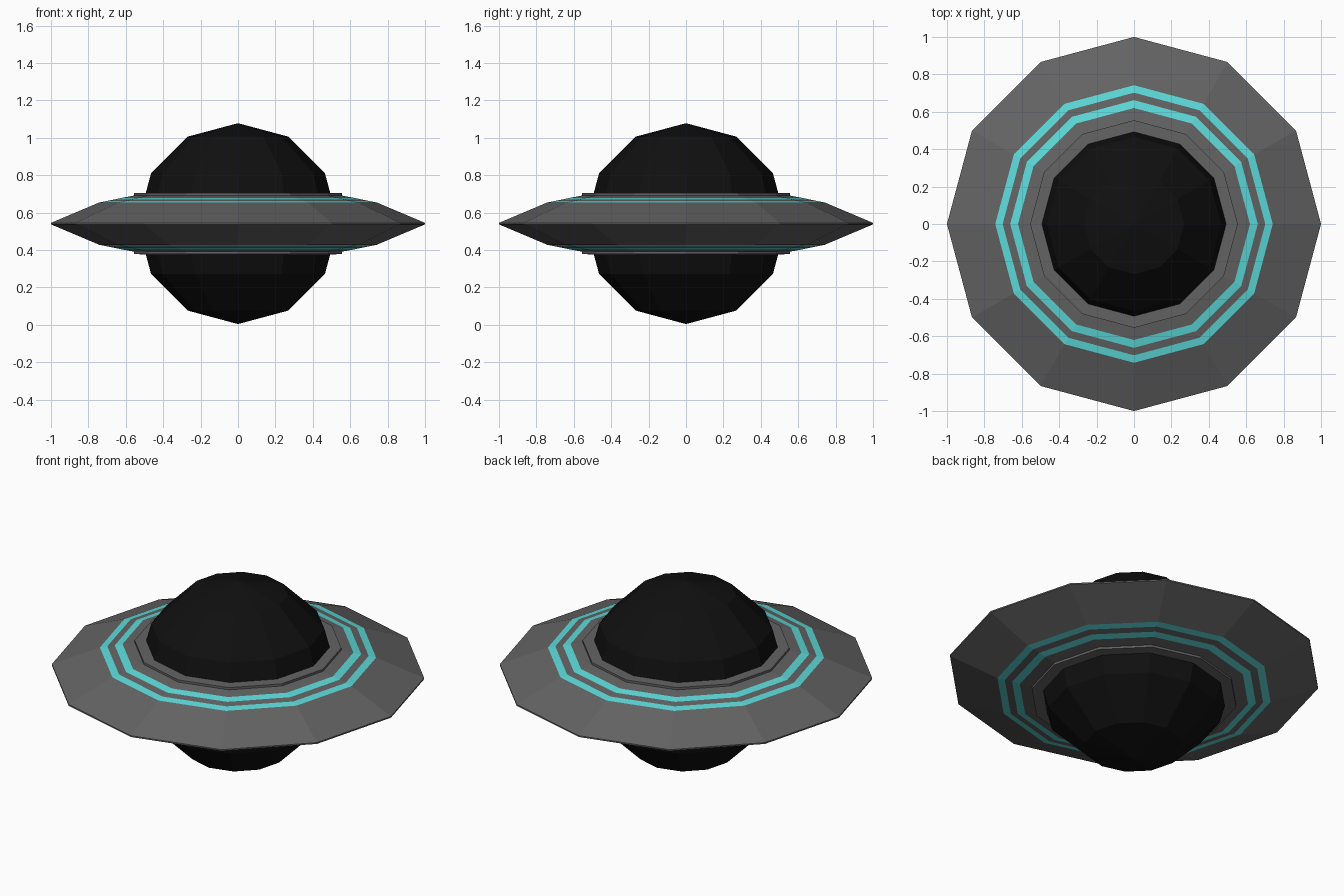
import bpy, bmesh, math

SIDES = 12
MID = 0.541

cube = bpy.data.objects.get("Cube")
if cube:
    bpy.data.objects.remove(cube, do_unlink=True)


def make_material(name, rgb):
    mat = bpy.data.materials.new(name)
    mat.use_nodes = True
    colour = (*rgb, 1.0)
    mat.diffuse_color = colour
    bsdf = next(n for n in mat.node_tree.nodes if n.type == 'BSDF_PRINCIPLED')
    bsdf.inputs["Base Color"].default_value = colour
    bsdf.inputs["Roughness"].default_value = 0.8
    return mat


black = make_material("black", (0.005, 0.005, 0.005))
grey = make_material("grey", (0.125, 0.125, 0.125))
teal = make_material("teal", (0.11, 0.7, 0.7))


def lathe(name, profile, materials):
    """Spin a closed (radius, offset, material of next band) profile around z."""
    bm = bmesh.new()
    rings = []
    for r, h, _ in profile:
        ring = []
        for i in range(SIDES):
            a = math.tau * i / SIDES
            ring.append(bm.verts.new((r * math.cos(a), r * math.sin(a), h)))
        rings.append(ring)
    for k, (_, _, mat) in enumerate(profile):
        a, b = rings[k], rings[(k + 1) % len(rings)]
        for i in range(SIDES):
            j = (i + 1) % SIDES
            face = bm.faces.new((a[i], a[j], b[j], b[i]))
            face.material_index = mat
    bmesh.ops.recalc_face_normals(bm, faces=bm.faces)
    mesh = bpy.data.meshes.new(name)
    bm.to_mesh(mesh)
    bm.free()
    for mat in materials:
        mesh.materials.append(mat)
    obj = bpy.data.objects.new(name, mesh)
    obj.location.z = MID
    bpy.context.collection.objects.link(obj)
    return obj


# Central faceted ball
bpy.ops.mesh.primitive_uv_sphere_add(segments=SIDES, ring_count=6,
                                     radius=0.537, location=(0, 0, MID))
ball = bpy.context.object
ball.name = "central_ball"
ball.data.materials.append(black)

# Upper half of the disc, from the thin rim inwards, with two teal bands
upper = [(1.0, 0.004, 0), (0.742, 0.113, 1), (0.702, 0.121, 0),
         (0.662, 0.129, 1), (0.62, 0.138, 0), (0.555, 0.150, 0),
         (0.555, 0.163, 0), (0.44, 0.166, 0)]

# Lower half mirrors it; each band's colour moves to its other end
lower = [(r, -h, upper[i - 1][2] if i else 0)
         for i, (r, h, _) in enumerate(upper)]
lathe("disc_ring", upper + lower[::-1], [grey, teal])
